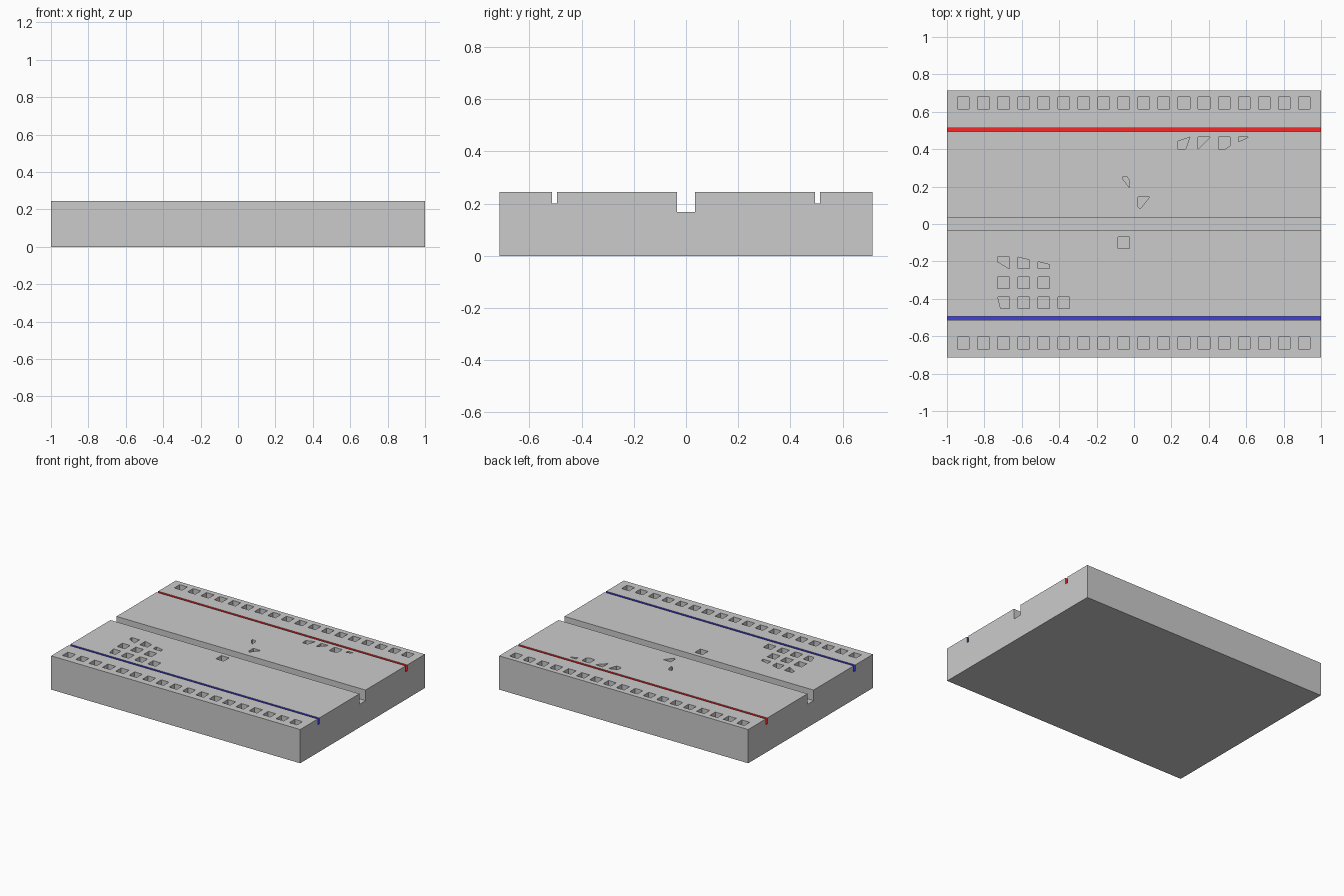
import bpy, bmesh

if "Cube" in bpy.data.objects:
    bpy.data.objects.remove(bpy.data.objects["Cube"])

TOP, HALF_Y = 0.245, 0.715
HOLE, DEPTH = 0.031, 0.04          # half width and depth of a pin hole
PITCH, X0 = 0.1072, -0.912         # column spacing and first column


def material(name, rgb):
    m = bpy.data.materials.new(name)
    m.diffuse_color = (*rgb, 1)
    m.use_nodes = True
    m.node_tree.nodes["Principled BSDF"].inputs["Base Color"].default_value = m.diffuse_color
    return m


mats = [material("board_grey", (0.8, 0.8, 0.8)), material("rail_red", (0.95, 0.02, 0.02)),
        material("rail_blue", (0.05, 0.05, 0.75)), material("hole_grey", (0.53, 0.53, 0.53))]


def finish(bm, name):
    bmesh.ops.recalc_face_normals(bm, faces=bm.faces)
    me = bpy.data.meshes.new(name)
    bm.to_mesh(me)
    bm.free()
    for m in mats:
        me.materials.append(m)
    ob = bpy.data.objects.new(name, me)
    bpy.context.collection.objects.link(ob)
    return ob


def prism(bm, points, offset):
    face = bm.faces.new([bm.verts.new(p) for p in points])
    ext = bmesh.ops.extrude_face_region(bm, geom=[face])["geom"]
    bmesh.ops.translate(bm, vec=offset, verts=[v for v in ext if isinstance(v, bmesh.types.BMVert)])


# Board: side profile with centre channel and two rail slits, extruded along x
right = [(0.035, 0.168), (0.035, TOP), (0.495, TOP), (0.495, 0.2),
         (0.513, 0.2), (0.513, TOP), (HALF_Y, TOP), (HALF_Y, 0)]
profile = right + [(-y, z) for y, z in reversed(right)]
bm = bmesh.new()
prism(bm, [(-1, y, z) for y, z in profile], (2, 0, 0))
for f in bm.faces:
    c = f.calc_center_median()
    if 0.49 < abs(c.y) < 0.52 and c.z > 0.19:
        f.material_index = 1 if c.y > 0 else 2
board = finish(bm, "breadboard_body")

# Pin holes: full squares as (column, row y)
squares = [(i, y) for i in range(18) for y in (0.647, -0.636)]
squares += [(3, -0.422), (4, -0.422), (5, -0.422), (2, -0.315), (3, -0.315), (4, -0.315), (8, -0.1)]

# Partly covered holes: (column, row y, corners in half-widths from the hole centre)
partial = [
    (2, -0.422, [(-1, 1), (1, 1), (1, -1), (-0.5, -1)]),
    (2, -0.208, [(-1, 1), (1, 1), (1, -1), (-1, 0.2)]),
    (3, -0.208, [(-1, 1), (1, 0.5), (1, -1), (-1, -1)]),
    (4, -0.208, [(-1, 0.2), (1, -0.3), (1, -1), (-1, -1)]),
    (11, 0.433, [(-1, 0.3), (1, 1), (0.3, -1), (-1, -1)]),
    (12, 0.433, [(-1, 1), (1, 1), (-1, -1)]),
    (13, 0.433, [(-1, 1), (1, 1), (1, -0.5), (0.2, -1), (-1, -1)]),
    (14, 0.433, [(-1, 1), (0.7, 1), (-1, 0.2)]),
    (8, 0.22, [(-0.2, 1), (0.6, 1), (1, 0.3), (1, -0.9), (-0.2, 0.7)]),
    (9, 0.113, [(-1, 1), (1, 1), (-0.6, -1), (-1, -0.7)]),
]
full = [(-1, -1), (1, -1), (1, 1), (-1, 1)]
bm = bmesh.new()
for col, y, shape in [(c, y, full) for c, y in squares] + partial:
    x = X0 + col * PITCH
    prism(bm, [(x + u * HOLE, y + v * HOLE, TOP - DEPTH) for u, v in shape], (0, 0, DEPTH + 0.05))
for f in bm.faces:
    f.material_index = 3
cutter = finish(bm, "hole_cutter")
cutter.hide_render = True

# Cut the holes
mod = board.modifiers.new("pin_holes", "BOOLEAN")
mod.operation = "DIFFERENCE"
mod.solver = "EXACT"
mod.object = cutter
bpy.context.view_layer.objects.active = board
board.select_set(True)
bpy.ops.object.modifier_apply(modifier=mod.name)
bpy.data.objects.remove(cutter)
